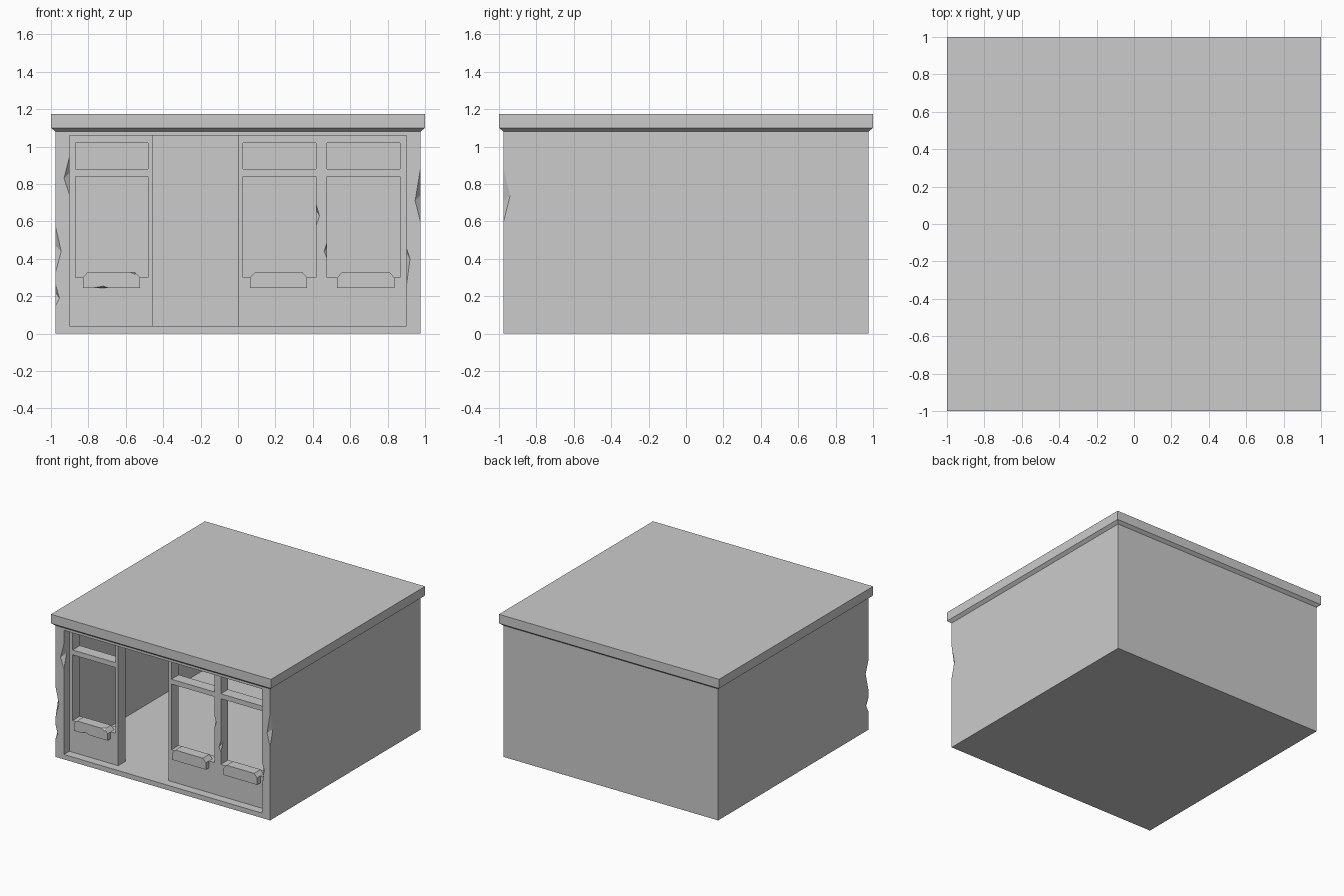
import bpy, bmesh
from mathutils import Vector

if "Cube" in bpy.data.objects:
    bpy.data.objects.remove(bpy.data.objects["Cube"])


def make_obj(name, bm):
    bmesh.ops.recalc_face_normals(bm, faces=bm.faces[:])
    mesh = bpy.data.meshes.new(name)
    bm.to_mesh(mesh)
    bm.free()
    ob = bpy.data.objects.new(name, mesh)
    bpy.context.collection.objects.link(ob)
    return ob


def box(name, x0, x1, y0, y1, z0, z1):
    bm = bmesh.new()
    bmesh.ops.create_cube(bm, size=1)
    for v in bm.verts:
        v.co = Vector((x1 if v.co.x > 0 else x0,
                       y1 if v.co.y > 0 else y0,
                       z1 if v.co.z > 0 else z0))
    return make_obj(name, bm)


def hull(name, points):
    bm = bmesh.new()
    for p in points:
        bm.verts.new(p)
    bmesh.ops.convex_hull(bm, input=bm.verts[:])
    return make_obj(name, bm)


def cut(ob, cutter):
    mod = ob.modifiers.new("cut", 'BOOLEAN')
    mod.operation = 'DIFFERENCE'
    mod.solver = 'EXACT'
    mod.object = cutter
    bpy.context.view_layer.objects.active = ob
    bpy.ops.object.modifier_apply(modifier=mod.name)
    bpy.data.objects.remove(cutter)


def chip(ob, x, y, z0, z1, zm, dx, dy):
    """Break a faceted chip out of a vertical edge at (x, y)."""
    cut(ob, hull("chip", [(x, y, z0), (x, y, z1), (x + dx, y, zm),
                          (x, y + dy, zm + 0.03), (x - dx, y - dy, zm)]))


F = 0.975       # wall half width
P0, P1 = -0.905, -0.81   # shop front panel depth range

# Hollow shell, open at the front
shell = box("walls", -F, F, -F, F, 0, 1.085)
cut(shell, box("interior", -0.9, 0.9, -1.2, 0.9, 0.04, 1.06))
for args in [(-F, 0.33, 0.57, 0.44, 0.03), (-F, 0.15, 0.26, 0.19, 0.02),
             (F, 0.60, 0.88, 0.71, -0.028), (-0.9, 0.74, 0.95, 0.83, -0.03),
             (0.9, 0.25, 0.46, 0.40, 0.02)]:
    x, z0, z1, zm, dx = args
    chip(shell, x, -F, z0, z1, zm, dx, 0.035)

# Roof slab with chamfered underside
hull("roof", [(sx * w, sy * w, z) for w, z in ((F, 1.08), (1, 1.10), (1, 1.175))
              for sx in (-1, 1) for sy in (-1, 1)])

# Shop front panels with pierced windows either side of the doorway
left = box("left_window_panel", -0.9, -0.455, P0, P1, 0.04, 1.06)
right = box("right_window_panel", 0, 0.9, P0, P1, 0.04, 1.06)
for panel, x in ((left, -0.87), (right, 0.028), (right, 0.477)):
    for z0, z1 in ((0.30, 0.84), (0.88, 1.02)):
        cut(panel, box("window", x, x + 0.39, P0 - 0.1, P1 + 0.1, z0, z1))
chip(right, 0.418, P0, 0.58, 0.69, 0.63, 0.018, 0.03)
chip(right, 0.477, P0, 0.40, 0.49, 0.44, -0.016, 0.03)

# Sill blocks with clipped top corners, hooked over each window ledge
for name, c in (("left", -0.677), ("middle", 0.217), ("right", 0.683)):
    sill = hull(name + "_sill_block",
                [(c + sx * w, y, z) for w, z in ((0.153, 0.243), (0.153, 0.30), (0.125, 0.33))
                 for sx in (-1, 1) for y in (-0.945, -0.86)])
    if name == "left":
        cut(sill, hull("chip", [(-0.78, -0.945, 0.243), (-0.69, -0.945, 0.243),
                                (-0.72, -0.945, 0.254), (-0.72, -0.925, 0.243),
                                (-0.72, -0.965, 0.232)]))
        cut(sill, hull("chip", [(-0.58, -0.945, 0.33), (-0.545, -0.945, 0.335),
                                (-0.55, -0.945, 0.315), (-0.55, -0.92, 0.33),
                                (-0.55, -0.97, 0.345)]))
